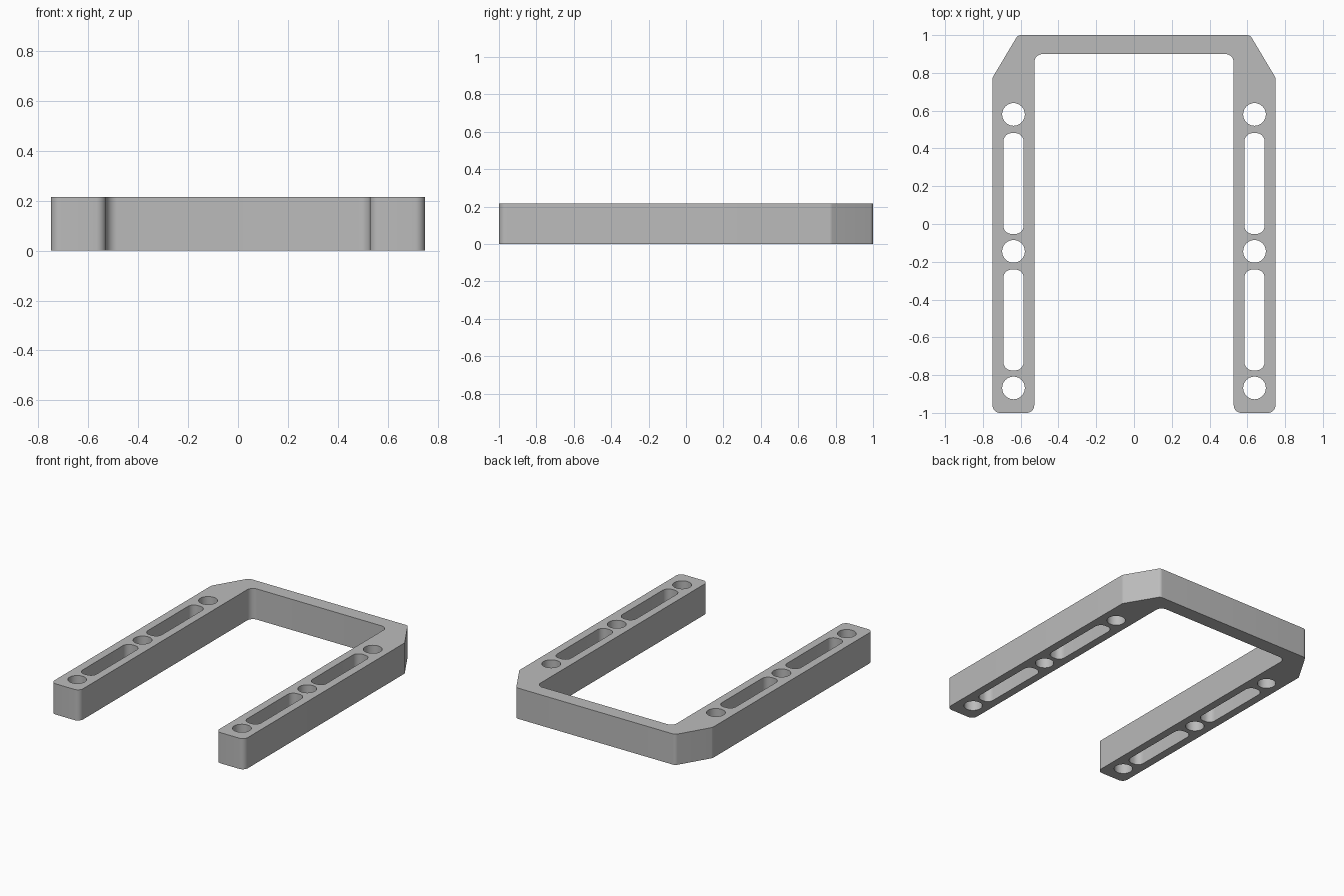
import bpy, bmesh, math
from mathutils import Vector

cube = bpy.data.objects.get("Cube")
if cube:
    bpy.data.objects.remove(cube, do_unlink=True)

HEIGHT = 0.215
LEG_X = 0.638


def rounded(corners, steps=8):
    """Closed outline from (x, y, radius) corners, each filleted by an arc."""
    points = []
    for i, (x, y, r) in enumerate(corners):
        p = Vector((x, y))
        a = (Vector(corners[i - 1][:2]) - p).normalized()
        b = (Vector(corners[(i + 1) % len(corners)][:2]) - p).normalized()
        half = a.angle(b) / 2
        centre = p + (a + b).normalized() * (r / math.sin(half))
        start = p + a * (r / math.tan(half)) - centre
        end = p + b * (r / math.tan(half)) - centre
        sweep = math.atan2(start.x * end.y - start.y * end.x, start.dot(end))
        for k in range(steps + 1):
            t = sweep * k / steps
            c, s = math.cos(t), math.sin(t)
            points.append(centre + Vector((start.x * c - start.y * s,
                                           start.x * s + start.y * c)))
    return points


def circle(x, y, r, n=40):
    return [Vector((x + r * math.cos(math.tau * k / n),
                    y + r * math.sin(math.tau * k / n))) for k in range(n)]


def slot(x, low, high, w=0.054, r=0.045):
    return rounded([(x - w, low, r), (x + w, low, r),
                    (x + w, high, r), (x - w, high, r)])


# U-shaped outline: right half of the corners, then mirrored
half = [(0.528, 0.90, 0.045), (0.528, -1, 0.04), (0.749, -1, 0.04),
        (0.749, 0.775, 0.03), (0.615, 1, 0.03)]
loops = [rounded(half + [(-x, y, r) for x, y, r in reversed(half)])]

# Round holes and slots in both legs
for x in (-LEG_X, LEG_X):
    loops += [circle(x, y, 0.06) for y in (0.58, -0.145, -0.868)]
    loops += [slot(x, -0.053, 0.481), slot(x, -0.775, -0.241)]

# Fill the profile and extrude it upward
bm = bmesh.new()
edges = []
for loop in loops:
    verts = [bm.verts.new((p.x, p.y, 0)) for p in loop]
    edges += [bm.edges.new((v, verts[i - 1])) for i, v in enumerate(verts)]
bmesh.ops.triangle_fill(bm, use_beauty=True, use_dissolve=False, edges=edges, normal=(0, 0, 1))
top = bmesh.ops.extrude_face_region(bm, geom=bm.faces[:], use_keep_orig=True)["geom"]
bmesh.ops.translate(bm, vec=(0, 0, HEIGHT),
                    verts=[g for g in top if isinstance(g, bmesh.types.BMVert)])
bmesh.ops.recalc_face_normals(bm, faces=bm.faces[:])

mesh = bpy.data.meshes.new("u_bracket")
bm.to_mesh(mesh)
bm.free()
bracket = bpy.data.objects.new("u_bracket", mesh)
bpy.context.collection.objects.link(bracket)

# Plain grey material
grey = bpy.data.materials.new("grey")
grey.use_nodes = True
colour = (0.5, 0.5, 0.5, 1)
grey.diffuse_color = colour
grey.node_tree.nodes["Principled BSDF"].inputs["Base Color"].default_value = colour
mesh.materials.append(grey)

# Smooth fillets and holes, sharp rims
bpy.ops.object.select_all(action="DESELECT")
bracket.select_set(True)
bpy.context.view_layer.objects.active = bracket
bpy.ops.object.shade_smooth_by_angle(angle=math.radians(30))
